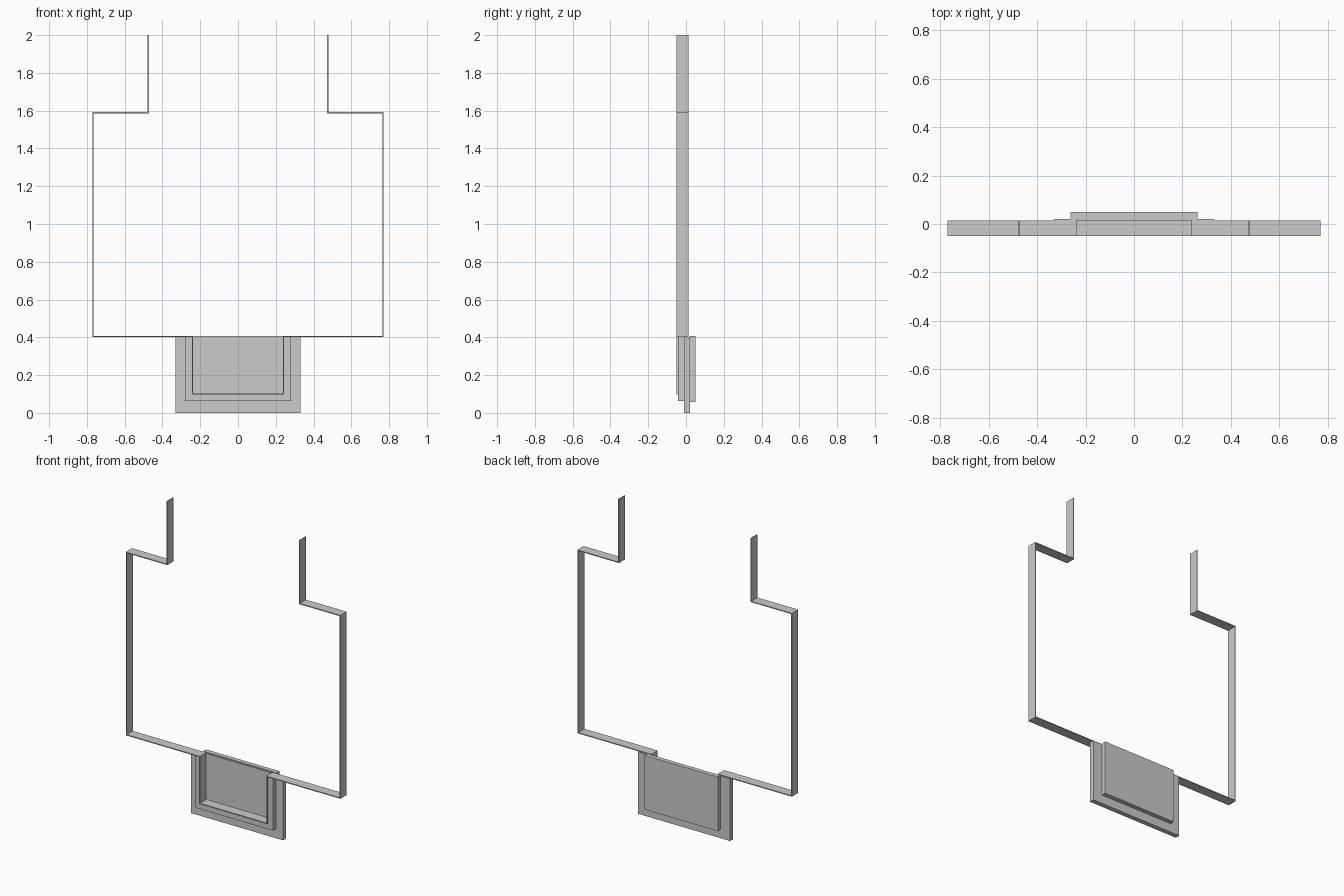
import bpy, bmesh

if "Cube" in bpy.data.objects:
    bpy.data.objects.remove(bpy.data.objects["Cube"])

def prism(name, outline, y0, y1):
    """Extrude an x/z outline from y0 (front) to y1 (back)."""
    bm = bmesh.new()
    face = bm.faces.new([bm.verts.new((x, y0, z)) for x, z in outline])
    ext = bmesh.ops.extrude_face_region(bm, geom=[face])
    verts = [v for v in ext["geom"] if isinstance(v, bmesh.types.BMVert)]
    bmesh.ops.translate(bm, verts=verts, vec=(0, y1 - y0, 0))
    bmesh.ops.recalc_face_normals(bm, faces=bm.faces)
    mesh = bpy.data.meshes.new(name)
    bm.to_mesh(mesh)
    bm.free()
    ob = bpy.data.objects.new(name, mesh)
    bpy.context.collection.objects.link(ob)
    return ob

def mirrored(half):
    """Complete a right-half path with its left-hand reflection."""
    return half + [(-x, z) for x, z in reversed(half)]

def u_shape(outer_x, outer_z, inner_x, inner_z, top):
    outer = mirrored([(outer_x, top), (outer_x, outer_z)])
    inner = mirrored([(inner_x, top), (inner_x, inner_z)])
    return outer + inner[::-1]

TOP = 0.402
T = 0.006    # strip thickness

# Thin strip: outer path down the right side, and its inward offset
outer = [(0.478, 2.0), (0.478, 1.592), (0.77, 1.592), (0.77, TOP),
         (0.244, TOP), (0.244, 0.098)]
inner = [(0.478 - T, 2.0), (0.478 - T, 1.592 - T), (0.77 - T, 1.592 - T),
         (0.77 - T, TOP + T), (0.244 - T, TOP + T), (0.244 - T, 0.098 + T)]
prism("outline_strip", mirrored(outer) + mirrored(inner)[::-1], -0.05, 0.014)

# Stepped surround of the lower recess
prism("inner_surround", u_shape(0.28, 0.062, 0.244, 0.098, TOP), -0.042, -0.01)
prism("outer_surround", u_shape(0.33, 0.0, 0.244, 0.098, TOP), -0.01, 0.014)

# Back plate closing the recess, with a raised panel behind it
prism("back_plate", mirrored([(0.33, TOP), (0.33, 0.0)]), 0.014, 0.021)
prism("rear_panel", mirrored([(0.263, 0.408), (0.263, 0.057)]), 0.021, 0.05)
